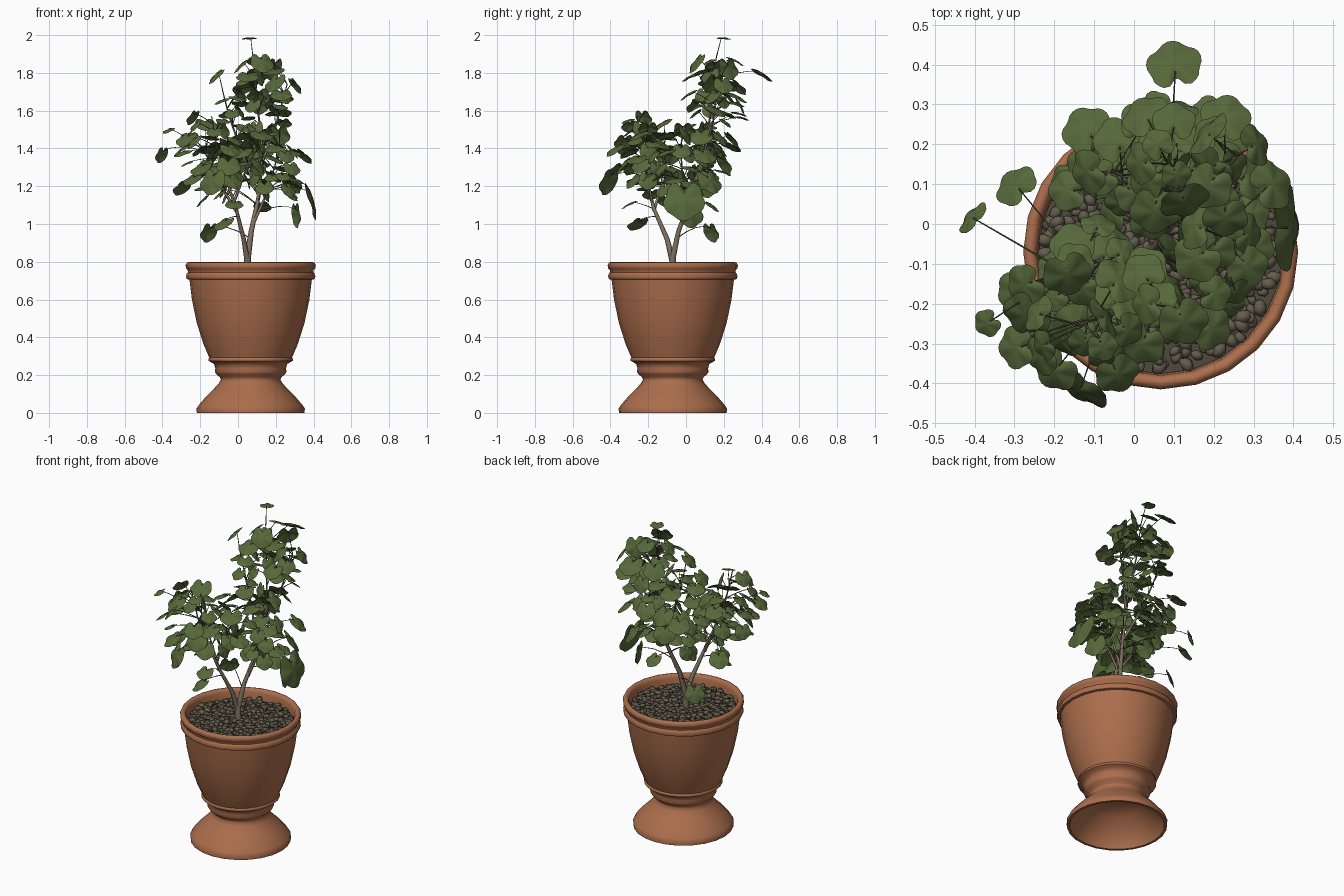
import bpy, bmesh, math, random
from mathutils import Vector, Matrix

random.seed(8)
cube = bpy.data.objects.get("Cube")
if cube:
    bpy.data.objects.remove(cube, do_unlink=True)

POT_CENTRE = Vector((0.067, -0.07, 0))
POT_SIDES = 24


def make_material(name, colour):
    mat = bpy.data.materials.new(name)
    mat.use_nodes = True
    mat.diffuse_color = (*colour, 1)
    shader = mat.node_tree.nodes["Principled BSDF"]
    shader.inputs["Base Color"].default_value = (*colour, 1)
    shader.inputs["Roughness"].default_value = 0.8
    return mat


terracotta = make_material("terracotta", (0.41, 0.155, 0.073))
soil_brown = make_material("dark soil", (0.08, 0.068, 0.046))
pebble_grey = make_material("pebble olive grey", (0.128, 0.11, 0.075))
leaf_green = make_material("leaf green", (0.092, 0.138, 0.042))
bark = make_material("bark", (0.21, 0.165, 0.12))
stalk_green = make_material("stalk green", (0.095, 0.1, 0.048))


def finish(name, bm, mat, angle=40):
    mesh = bpy.data.meshes.new(name)
    bm.to_mesh(mesh)
    bm.free()
    mesh.materials.append(mat)
    obj = bpy.data.objects.new(name, mesh)
    bpy.context.collection.objects.link(obj)
    bpy.ops.object.select_all(action="DESELECT")
    obj.select_set(True)
    bpy.context.view_layer.objects.active = obj
    bpy.ops.object.shade_smooth_by_angle(angle=math.radians(angle))
    return obj


# Pot: one turned profile, from the hollow foot over the rim to the inside
profile = [(0, 0.17), (0.1, 0.165), (0.15, 0.14), (0.205, 0.095), (0.255, 0.04),
           (0.27, 0), (0.285, 0), (0.287, 0.022), (0.276, 0.04), (0.235, 0.088),
           (0.2, 0.122), (0.17, 0.155), (0.158, 0.175), (0.162, 0.188),
           (0.182, 0.205), (0.19, 0.218), (0.187, 0.235), (0.193, 0.258),
           (0.207, 0.267), (0.224, 0.276), (0.224, 0.287), (0.219, 0.292),
           (0.25, 0.365), (0.285, 0.475), (0.311, 0.6), (0.324, 0.705),
           (0.338, 0.708), (0.343, 0.722), (0.338, 0.738), (0.332, 0.744),
           (0.334, 0.758), (0.342, 0.765), (0.345, 0.782), (0.338, 0.795),
           (0.327, 0.798), (0.316, 0.792), (0.31, 0.775), (0.306, 0.715), (0, 0.715)]
bm = bmesh.new()
verts = [bm.verts.new((r, 0, z)) for r, z in profile]
edges = [bm.edges.new(pair) for pair in zip(verts, verts[1:])]
bmesh.ops.spin(bm, geom=verts + edges, cent=(0, 0, 0), axis=(0, 0, 1),
               angle=math.tau, steps=POT_SIDES, use_duplicate=False)
bmesh.ops.remove_doubles(bm, verts=bm.verts, dist=0.0005)
bmesh.ops.recalc_face_normals(bm, faces=bm.faces)
bmesh.ops.translate(bm, vec=POT_CENTRE, verts=bm.verts)
finish("pot", bm, terracotta, 50)

# Soil
bm = bmesh.new()
bmesh.ops.create_circle(bm, cap_ends=True, segments=POT_SIDES, radius=0.306,
                        matrix=Matrix.Translation(POT_CENTRE + Vector((0, 0, 0.732))))
finish("soil", bm, soil_brown)

# Pebbles, spread evenly by the golden angle
bm = bmesh.new()
COUNT = 520
for i in range(COUNT):
    dist = 0.294 * math.sqrt((i + 0.5) / COUNT)
    turn = i * math.pi * (3 - math.sqrt(5)) + random.uniform(-0.1, 0.1)
    place = POT_CENTRE + Vector((dist * math.cos(turn), dist * math.sin(turn),
                                 random.uniform(0.73, 0.748)))
    size = random.uniform(0.013, 0.022)
    matrix = (Matrix.Translation(place)
              @ Matrix.Rotation(random.uniform(0, math.tau), 4, "Z")
              @ Matrix.Rotation(random.uniform(-0.4, 0.4), 4, "X")
              @ Matrix.Diagonal((size * 1.2, size * 0.9, size * 0.65, 1)))
    bmesh.ops.create_icosphere(bm, subdivisions=1, radius=1, matrix=matrix)
finish("pebbles", bm, pebble_grey, 60)


def make_stems(name, paths, mat):
    """Tapered tubes; each path is (points, start radius, end radius)."""
    curve = bpy.data.curves.new(name, "CURVE")
    curve.dimensions = "3D"
    curve.bevel_depth = 1
    curve.bevel_resolution = 1
    curve.use_fill_caps = True
    for points, start, end in paths:
        spline = curve.splines.new("POLY")
        spline.points.add(len(points) - 1)
        for i, (p, target) in enumerate(zip(points, spline.points)):
            target.co = (*p, 1)
            target.radius = end + (start - end) * (1 - i / (len(points) - 1)) ** 1.5
        spline.use_smooth = True
    curve.materials.append(mat)
    obj = bpy.data.objects.new(name, curve)
    bpy.context.collection.objects.link(obj)


# Woody branches
branches = [
    ([(0.05, -0.07, 0.72), (0.05, -0.07, 0.82), (0.07, -0.04, 0.96), (0.11, 0.03, 1.15),
      (0.13, 0.1, 1.4), (0.1, 0.14, 1.65), (0.08, 0.16, 1.88)], 0.023, 0.003),
    ([(0.05, -0.07, 0.8), (0.03, -0.1, 0.92), (-0.01, -0.17, 1.08), (-0.05, -0.2, 1.2),
      (-0.11, -0.24, 1.4), (-0.14, -0.26, 1.57)], 0.017, 0.003),
    ([(-0.01, -0.17, 1.07), (-0.09, -0.13, 1.2), (-0.17, -0.12, 1.38)], 0.01, 0.003),
    ([(0.08, -0.02, 1), (0.16, -0.01, 1.18), (0.22, -0.03, 1.4)], 0.01, 0.003),
    ([(0.13, 0.08, 1.33), (0.2, 0.14, 1.52), (0.26, 0.17, 1.74)], 0.008, 0.003),
    ([(-0.02, -0.18, 1.12), (0.04, -0.21, 1.28), (0.1, -0.21, 1.4)], 0.008, 0.003),
    ([(0.11, 0.03, 1.15), (0.03, 0.1, 1.35), (-0.05, 0.13, 1.58), (-0.08, 0.13, 1.7)],
     0.009, 0.003)]
make_stems("branches", branches, bark)
nodes = [Vector(a).lerp(Vector(b), t / 4) for path, _, _ in branches
         for a, b in zip(path[1:], path[2:]) for t in range(5)]

# Outlying leaves: x, y, z, radius, tilt (0 lies flat, 1 hangs upright)
leaves = [(0.06, 0.2, 1.988, 0.04, 0.05), (0.1, 0.405, 1.8, 0.07, 0.35),
          (-0.12, 0.24, 1.42, 0.065, 0.3), (0.23, 0.27, 1.68, 0.065, 0.3),
          (-0.41, 0.02, 1.37, 0.048, 0.75), (-0.3, 0.1, 1.2, 0.058, 0.5),
          (-0.37, -0.25, 1.5, 0.036, 0.3), (-0.3, -0.31, 1.4, 0.055, 0.4),
          (-0.14, -0.42, 1.23, 0.078, 0.75), (-0.04, -0.38, 1.4, 0.058, 0.4),
          (-0.2, -0.37, 1.3, 0.06, 0.4), (0.4, -0.01, 1.13, 0.11, 0.82),
          (0.29, 0.13, 1.23, 0.075, 0.6), (-0.16, 0.14, 0.96, 0.058, 0.75),
          (-0.08, -0.26, 1.01, 0.06, 0.4), (0.32, 0.03, 1.05, 0.07, 0.95),
          (0.13, 0.05, 1.86, 0.065, 0.6), (-0.12, 0.13, 1.79, 0.058, 0.5),
          (-0.02, -0.3, 1.11, 0.05, 0.3), (-0.19, -0.1, 1.13, 0.05, 0.5),
          (0.31, 0.2, 1.74, 0.055, 0.6), (0.13, 0.14, 1.1, 0.05, 0.4),
          (0.35, 0.1, 1.37, 0.065, 0.45), (0.1, 0.26, 1.87, 0.055, 0.3)]

# Leaf clumps: centre, half sizes, number of leaves
clumps = [((0.11, 0.14, 1.62), (0.21, 0.17, 0.27), 42),
          ((-0.14, -0.22, 1.37), (0.22, 0.18, 0.24), 36),
          ((0.21, -0.06, 1.31), (0.15, 0.2, 0.19), 22),
          ((0.08, -0.18, 1.36), (0.16, 0.14, 0.16), 9),
          ((0, 0.07, 1.34), (0.22, 0.15, 0.2), 15)]
for centre, half, number in clumps:
    placed = tries = 0
    while placed < number and tries < 3000:
        tries += 1
        ray = Vector([random.gauss(0, 1) for _ in range(3)]).normalized()
        ray *= random.uniform(0.45, 1)
        spot = Vector(centre) + Vector([r * h for r, h in zip(ray, half)])
        if all((spot - Vector(leaf[:3])).length > 0.074 for leaf in leaves):
            size = random.uniform(0.038, 0.066)
            leaves.append((*spot, size, random.uniform(0.15, 0.8)))
            placed += 1


def add_leaf(bm, matrix, size):
    """Round, five-lobed, slightly drooping blade with a notch at the stalk."""
    steps = 30
    rings = []
    for share in (0.5, 1):
        ring = []
        for i in range(steps):
            a = math.tau * (i + 0.5) / steps
            lobe = abs(math.cos(2.5 * a))
            reach = 0.82 + 0.2 * math.sqrt(lobe)
            reach -= 0.5 * max(0, 1 - abs(a - math.pi) / 0.4)
            d = share * reach * size
            z = size * share * (0.04 * math.cos(5 * a) - 0.2 * share)
            ring.append(bm.verts.new(matrix @ Vector((d * math.cos(a), d * math.sin(a), z))))
        rings.append(ring)
    hub = bm.verts.new(matrix @ Vector((0, 0, 0)))
    inner, outer = rings
    for i in range(steps):
        j = (i + 1) % steps
        bm.faces.new((hub, inner[i], inner[j]))
        bm.faces.new((inner[i], outer[i], outer[j], inner[j]))


# Leaves and their stalks
bm = bmesh.new()
stalks = []
for x, y, z, size, tilt in leaves:
    spot = Vector((x, y, z))
    root = min(nodes, key=lambda n: (n - spot + Vector((0, 0, 0.06))).length)
    out = Vector((x - root.x, y - root.y, 0)).normalized()
    out.rotate(Matrix.Rotation(random.uniform(-0.3, 0.3), 3, "Z"))
    lean = tilt * math.pi / 2
    normal = out * math.sin(lean) + Vector((0, 0, math.cos(lean)))
    tip = out * math.cos(lean) - Vector((0, 0, math.sin(lean)))
    side = normal.cross(tip)
    matrix = Matrix((tip, side, normal)).transposed().to_4x4()
    matrix.translation = spot
    add_leaf(bm, matrix, size)
    end = spot - tip * size * 0.35 - normal * size * 0.03
    bend = root.lerp(end, 0.6) + Vector((0, 0, 0.25 * (end - root).length * tilt))
    path = [root * (1 - t) ** 2 + bend * 2 * t * (1 - t) + end * t ** 2
            for t in (0, 0.25, 0.5, 0.75, 1)]
    stalks.append((path, 0.003, 0.0016))
finish("leaves", bm, leaf_green, 60)
make_stems("leaf_stalks", stalks, stalk_green)
